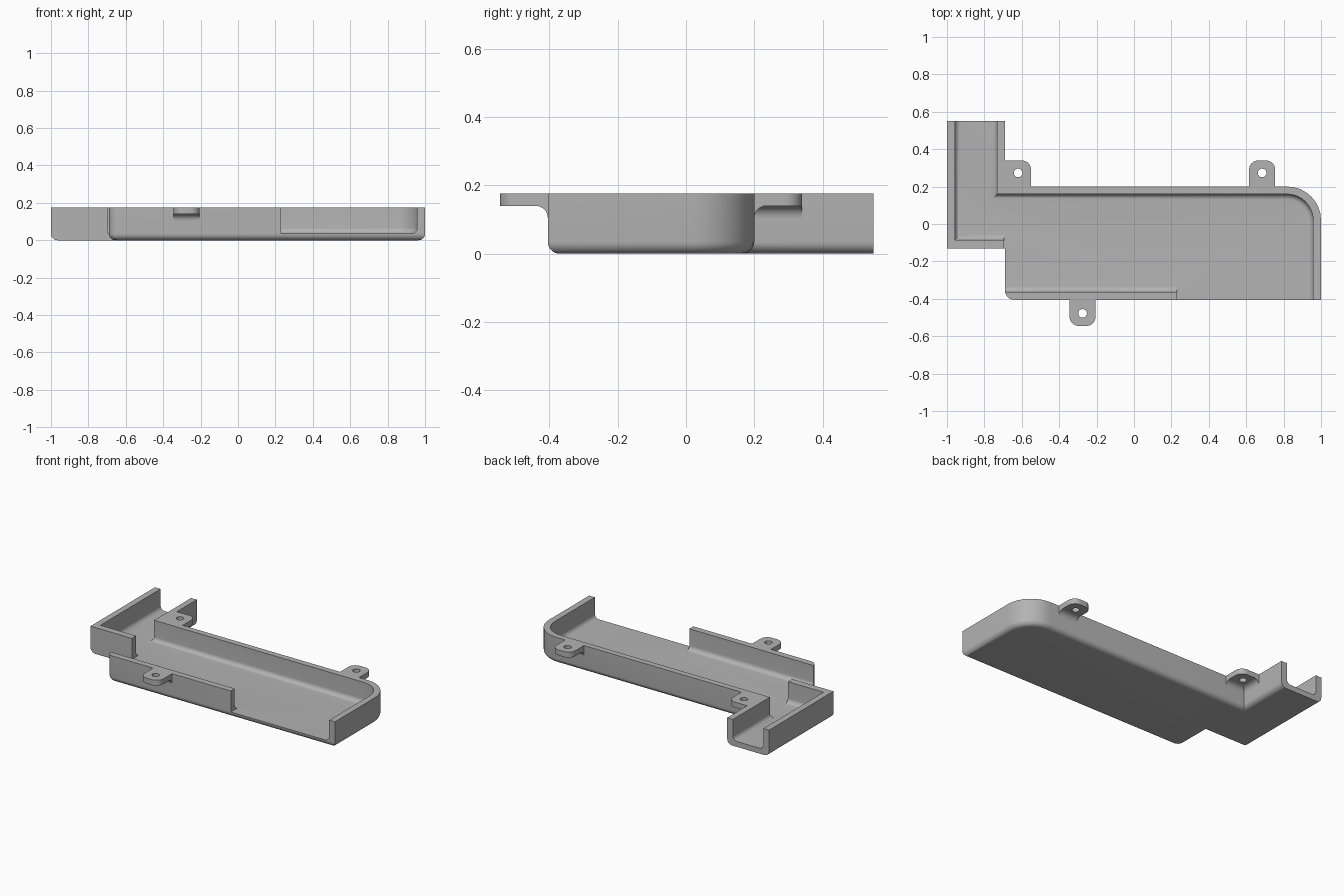
import bpy, bmesh, math
from mathutils import Vector

cube = bpy.data.objects.get("Cube")
if cube:
    bpy.data.objects.remove(cube, do_unlink=True)

HEIGHT = 0.176
TAB_BOTTOM = 0.14

grey = bpy.data.materials.new("plain grey")
grey.use_nodes = True
grey.diffuse_color = (0.45, 0.45, 0.45, 1)
grey.node_tree.nodes["Principled BSDF"].inputs["Base Color"].default_value = grey.diffuse_color


def finish(name, bm):
    bmesh.ops.recalc_face_normals(bm, faces=bm.faces)
    mesh = bpy.data.meshes.new(name)
    bm.to_mesh(mesh)
    bm.free()
    mesh.materials.append(grey)
    obj = bpy.data.objects.new(name, mesh)
    bpy.context.collection.objects.link(obj)
    return obj


def activate(obj):
    bpy.ops.object.select_all(action='DESELECT')
    obj.select_set(True)
    bpy.context.view_layer.objects.active = obj


def smooth(obj):
    activate(obj)
    bpy.ops.object.shade_smooth_by_angle(angle=math.radians(30))


def cut(obj, cutter):
    cutter.hide_render = True
    mod = obj.modifiers.new("cut", 'BOOLEAN')
    mod.operation = 'DIFFERENCE'
    mod.solver = 'EXACT'
    mod.object = cutter
    activate(obj)
    bpy.ops.object.modifier_apply(modifier=mod.name)
    bpy.data.objects.remove(cutter, do_unlink=True)


def prism(name, corners, z0, z1, fillet=0.0, steps=8):
    """Counter-clockwise corners (x, y, corner radius, fillet the next bottom edge)."""
    pts, flags = [], []
    for i, (x, y, r, flag) in enumerate(corners):
        p = Vector((x, y))
        if r == 0:
            pts.append(p)
            flags.append(flag)
            continue
        a = (Vector(corners[i - 1][:2]) - p).normalized()
        b = (Vector(corners[(i + 1) % len(corners)][:2]) - p).normalized()
        centre = p + (a + b) * r
        for k in range(steps + 1):
            t = k / steps * math.pi / 2
            pts.append(centre - b * r * math.cos(t) - a * r * math.sin(t))
            flags.append(flag)
    n = len(pts)
    normals = []
    for i in range(n):
        d = (pts[(i + 1) % n] - pts[i]).normalized()
        normals.append(Vector((-d.y, d.x)))

    def inset(i, amount):
        n1, n2 = normals[i - 1], normals[i]
        d1, d2 = amount * flags[i - 1], amount * flags[i]
        det = n1.x * n2.y - n1.y * n2.x
        return pts[i] + Vector((d1 * n2.y - d2 * n1.y, n1.x * d2 - n2.x * d1)) / det

    levels = [(0, z0)]
    if fillet:
        angles = [k / steps * math.pi / 2 for k in range(steps + 1)]
        levels = [(fillet * (1 - math.sin(t)), z0 + fillet * (1 - math.cos(t))) for t in angles]
    levels.append((0, z1))
    bm = bmesh.new()
    rings = [[bm.verts.new((*inset(i, amount), z)) for i in range(n)] for amount, z in levels]
    for low, high in zip(rings, rings[1:]):
        for i in range(n):
            j = (i + 1) % n
            bm.faces.new((low[i], low[j], high[j], high[i]))
    bm.faces.new(rings[0][::-1])
    bm.faces.new(rings[-1])
    return finish(name, bm)


def fillet_strip(name, start, along, out, r=0.035, steps=8):
    """Concave brace under a tab, running along a wall."""
    profile = [(0, TAB_BOTTOM)]
    for k in range(steps + 1):
        t = math.pi / 2 * (1 + k / steps)
        profile.append((r + r * math.cos(t), TAB_BOTTOM - r + r * math.sin(t)))
    bm = bmesh.new()
    ends = []
    for shift in (Vector((0, 0)), Vector(along)):
        base = Vector(start) + shift
        ends.append([bm.verts.new((*(base + Vector(out) * u), z)) for u, z in profile])
    for i in range(len(profile)):
        j = (i + 1) % len(profile)
        bm.faces.new((ends[0][i], ends[0][j], ends[1][j], ends[1][i]))
    bm.faces.new(ends[0])
    bm.faces.new(ends[1])
    smooth(finish(name, bm))


# Tray body with rounded lower edges
tray = prism("tray", [
    (-0.69, -0.405, 0.05, 1), (1, -0.405, 0, 1), (1, 0.2, 0.18, 1),
    (-0.69, 0.2, 0, 1), (-0.69, 0.55, 0, 0), (-1, 0.55, 0, 1),
    (-1, -0.13, 0, 0), (-0.69, -0.13, 0, 1)], 0, HEIGHT, 0.035)

# Hollow, running out through the open front, back and side
hollow = prism("hollow_cutter", [
    (-0.8, -0.363, 0, 1), (0.23, -0.363, 0, 0), (0.23, -0.5, 0, 0),
    (0.958, -0.5, 0, 1), (0.958, 0.16, 0.14, 1), (-0.732, 0.16, 0, 1),
    (-0.732, 0.65, 0, 0), (-0.958, 0.65, 0, 1), (-0.958, -0.085, 0, 1),
    (-0.694, -0.085, 0, 0), (-0.694, -0.16, 0, 0), (-0.8, -0.16, 0, 0)],
    0.036, 0.4, 0.03)
cut(tray, hollow)
smooth(tray)

# Screw tabs: centre x, wall y, direction out, radius of the corner at low x
W, L, R, HOLE = 0.07, 0.14, 0.05, 0.023
for name, x, wall, out, left_r in (("front_tab", -0.275, -0.405, -1, R),
                                   ("back_right_tab", -0.62, 0.2, 1, 0),
                                   ("back_left_tab", 0.685, 0.2, 1, R)):
    tip = wall + out * L
    corners = [(x - W, wall, 0, 0), (x + W, wall, 0, 0),
               (x + W, tip, R, 0), (x - W, tip, left_r, 0)]
    if out < 0:
        corners.reverse()
    tab = prism(name, corners, TAB_BOTTOM, HEIGHT)
    y = wall + out * 0.073
    hole = prism("hole_cutter", [(x + sx * HOLE, y + sy * HOLE, HOLE * 0.999, 0)
                                 for sx, sy in ((-1, -1), (1, -1), (1, 1), (-1, 1))], 0, 1)
    cut(tab, hole)
    smooth(tab)
    fillet_strip(name + "_brace", (x - W, wall), (2 * W, 0), (0, out))

# Extra brace where one tab meets the channel wall
fillet_strip("channel_brace", (-0.69, 0.2), (0, L), (1, 0))
